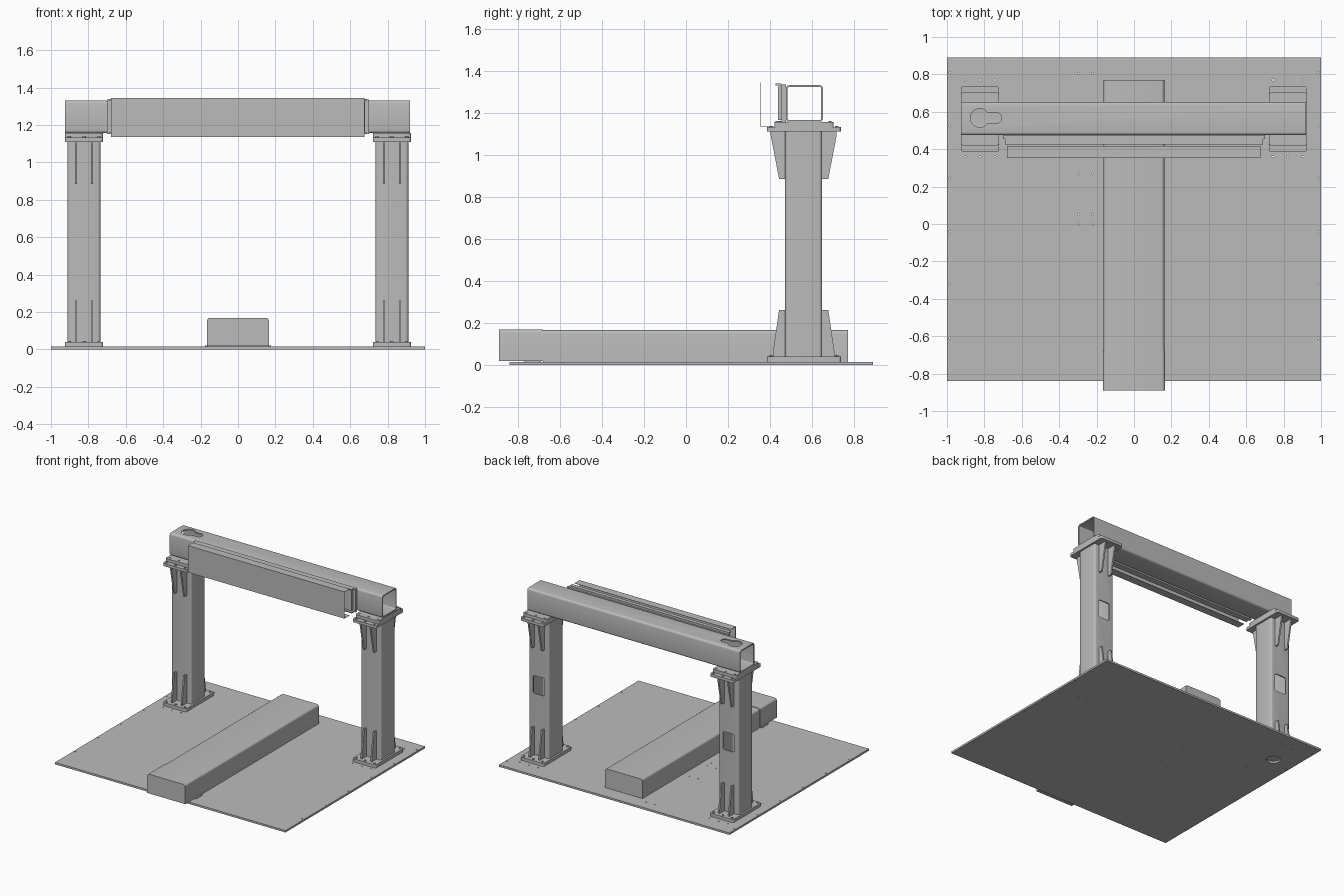
import bpy, bmesh, math

cube = bpy.data.objects.get("Cube")
if cube:
    bpy.data.objects.remove(cube, do_unlink=True)

steel = bpy.data.materials.new("steel grey")
steel.use_nodes = True
steel.diffuse_color = (0.5, 0.5, 0.5, 1)
steel.node_tree.nodes["Principled BSDF"].inputs["Base Color"].default_value = (0.5, 0.5, 0.5, 1)


def finish(name, bm):
    bmesh.ops.recalc_face_normals(bm, faces=bm.faces)
    mesh = bpy.data.meshes.new(name)
    bm.to_mesh(mesh)
    bm.free()
    mesh.materials.append(steel)
    ob = bpy.data.objects.new(name, mesh)
    bpy.context.collection.objects.link(ob)
    return ob


def smooth(ob):
    bpy.ops.object.select_all(action="DESELECT")
    ob.select_set(True)
    bpy.context.view_layer.objects.active = ob
    bpy.ops.object.shade_smooth_by_angle(angle=math.radians(31))


def rounded(u0, u1, v0, v1, radii, steps=4):
    """Rectangle outline; radii for the corners low-left, low-right, top-right, top-left."""
    pts = []
    corners = [(u0, v0, 1, 1), (u1, v0, -1, 1), (u1, v1, -1, -1), (u0, v1, 1, -1)]
    for i, ((u, v, su, sv), r) in enumerate(zip(corners, radii)):
        if r == 0:
            pts.append((u, v))
            continue
        for k in range(steps + 1):
            a = math.pi + (i + k / steps) * math.pi / 2
            pts.append((u + su * r + r * math.cos(a), v + sv * r + r * math.sin(a)))
    return pts


def circle(u, v, r, n):
    return [(u + r * math.cos(2 * math.pi * k / n), v + r * math.sin(2 * math.pi * k / n))
            for k in range(n)]


def add_prism(bm, outline, axis, a, b, inner=None):
    def place(p, t):
        return {"X": (t, p[0], p[1]), "Y": (p[0], t, p[1]), "Z": (p[0], p[1], t)}[axis]
    n = len(outline)
    loops = [[bm.verts.new(place(p, t)) for p in ring]
             for ring in ([outline, inner] if inner else [outline]) for t in (a, b)]
    pairs = [(0, 1)] + ([(2, 3), (0, 2), (1, 3)] if inner else [])
    for i, j in pairs:
        for k in range(n):
            m = (k + 1) % n
            bm.faces.new((loops[i][k], loops[i][m], loops[j][m], loops[j][k]))
    if not inner:
        bm.faces.new(loops[0])
        bm.faces.new(loops[1])


def prism(name, outline, axis, a, b, inner=None):
    bm = bmesh.new()
    add_prism(bm, outline, axis, a, b, inner)
    return finish(name, bm)


def box(name, x0, x1, y0, y1, z0, z1):
    return prism(name, rounded(x0, x1, y0, y1, [0] * 4), "Z", z0, z1)


def tube(name, u0, u1, v0, v1, axis, a, b, r=0.016, wall=0.009):
    inner = rounded(u0 + wall, u1 - wall, v0 + wall, v1 - wall, [r - wall] * 4)
    return prism(name, rounded(u0, u1, v0, v1, [r] * 4), axis, a, b, inner)


def cut(ob, cutter):
    mod = ob.modifiers.new("cut", "BOOLEAN")
    mod.object = cutter
    mod.solver = "EXACT"
    cutter.hide_render = True
    bpy.context.view_layer.objects.active = ob
    bpy.ops.object.modifier_apply(modifier=mod.name)
    bpy.data.objects.remove(cutter, do_unlink=True)


COL_X, COL_Y, HALF = 0.823, 0.56, 0.088
BOLT_X = (-0.08, 0, 0.08)

# Base plate with small fixing holes and the cable hole
base = box("base_plate", -1, 1, -0.84, 0.89, 0, 0.015)
bm = bmesh.new()
spots = [(s * 0.985, 0.81 - 0.284 * k) for s in (-1, 1) for k in range(6)]
spots += [(s * COL_X + d, y) for s in (-1, 1) for d in BOLT_X for y in (0.36, 0.77)]
spots += [(x, y) for x in (-0.295, -0.22) for y in (0, 0.05, 0.27, 0.805)]
for x, y in spots:
    add_prism(bm, circle(x, y, 0.005, 8), "Z", -0.01, 0.03)
add_prism(bm, circle(-COL_X, 0.57, 0.05, 32), "Z", -0.01, 0.03)
cut(base, finish("base_hole_cutter", bm))

# Long bed with rounded top edges, and its slightly larger front cover
smooth(prism("bed", rounded(-0.162, 0.162, 0.015, 0.165, [0, 0, 0.016, 0.016]), "Y", -0.68, 0.77))
smooth(prism("bed_front_cover", rounded(-0.165, 0.165, 0.018, 0.169, [0, 0, 0.016, 0.016]),
             "Y", -0.89, -0.68))
for s in (-1, 1):
    box("bed_tab", s * 0.17 - 0.006, s * 0.17 + 0.006, -0.77, -0.69, 0.015, 0.02)

for side, s in (("right", -1), ("left", 1)):
    cx = s * COL_X
    # Column tube with a rear access window
    col = tube(side + "_column", cx - HALF, cx + HALF, COL_Y - HALF, COL_Y + HALF, "Z", 0.04, 1.11)
    cut(col, prism("window_cutter", rounded(cx - 0.05, cx + 0.05, 0.52, 0.66, [0.012] * 4),
                   "Y", 0.61, 0.7))
    smooth(col)

    # Foot, head and beam seat plates
    for name, z0, z1, y0, y1 in (("foot_plate", 0.015, 0.04, 0.385, 0.737),
                                 ("head_plate", 1.11, 1.132, 0.385, 0.737),
                                 ("beam_seat", 1.132, 1.156, 0.42, 0.703)):
        smooth(prism(side + "_" + name, rounded(cx - 0.102, cx + 0.102, y0, y1, [0.014] * 4),
                     "Z", z0, z1))

    # Bolt heads on foot and seat
    bm = bmesh.new()
    for d in BOLT_X:
        for y in (0.403, 0.717):
            add_prism(bm, circle(cx + d, y, 0.009, 6), "Z", 0.04, 0.046)
            add_prism(bm, circle(cx + d, y, 0.009, 6), "Z", 1.132, 1.138)
        for y in (0.445, 0.685):
            add_prism(bm, circle(cx + d, y, 0.008, 6), "Z", 1.156, 1.16)
    finish(side + "_bolts", bm)

    # Stiffening gussets, front and back, top and bottom
    bm = bmesh.new()
    for dx in (-0.043, 0.043):
        for f in (-1, 1):
            wall = COL_Y + f * (HALF - 0.004)
            for z_wide, z_narrow, reach in ((0.04, 0.262, 0.147), (1.11, 0.885, 0.157)):
                outline = [(wall, z_wide), (COL_Y + f * reach, z_wide),
                           (COL_Y + f * reach, z_wide + (z_narrow - z_wide) * 0.08),
                           (COL_Y + f * 0.117, z_narrow), (wall, z_narrow)]
                add_prism(bm, outline, "X", cx + dx - 0.006, cx + dx + 0.006)
    finish(side + "_gussets", bm)

# Cross beam tube with a keyhole opening in its top wall
beam = tube("cross_beam", 0.475, 0.652, 1.156, 1.331, "X", -0.925, 0.92)
n = 24
keyhole = []
big, small, neck = 0.05, 0.028, math.asin(0.028 / 0.05)
for k in range(n + 1):
    a = neck + (2 * math.pi - 2 * neck) * k / n
    keyhole.append((-0.825 + big * math.cos(a), 0.567 + big * math.sin(a)))
for k in range(9):
    a = -math.pi / 2 + math.pi * k / 8
    keyhole.append((-0.735 + small * math.cos(a), 0.567 + small * math.sin(a)))
cut(beam, prism("keyhole_cutter", keyhole, "Z", 1.3, 1.36))
smooth(beam)

# Linear axis on the beam front: mounting plate, rail carrier and lips
box("axis_mount_plate", -0.70, 0.70, 0.455, 0.475, 1.152, 1.335)
box("axis_carrier", -0.68, 0.68, 0.437, 0.455, 1.165, 1.325)
for name, z in (("upper", 1.33), ("lower", 1.152)):
    box(name + "_axis_lip", -0.69, 0.69, 0.425, 0.455, z, z + 0.008)

# Thin folded sheet cover in front of the axis
t = 0.002
fold = [(0.416, 1.345), (0.353, 1.345), (0.353, 1.135), (0.416, 1.135),
        (0.416, 1.135 + t), (0.353 + t, 1.135 + t), (0.353 + t, 1.345 - t), (0.416, 1.345 - t)]
prism("axis_front_cover", fold, "X", -0.68, 0.677)
